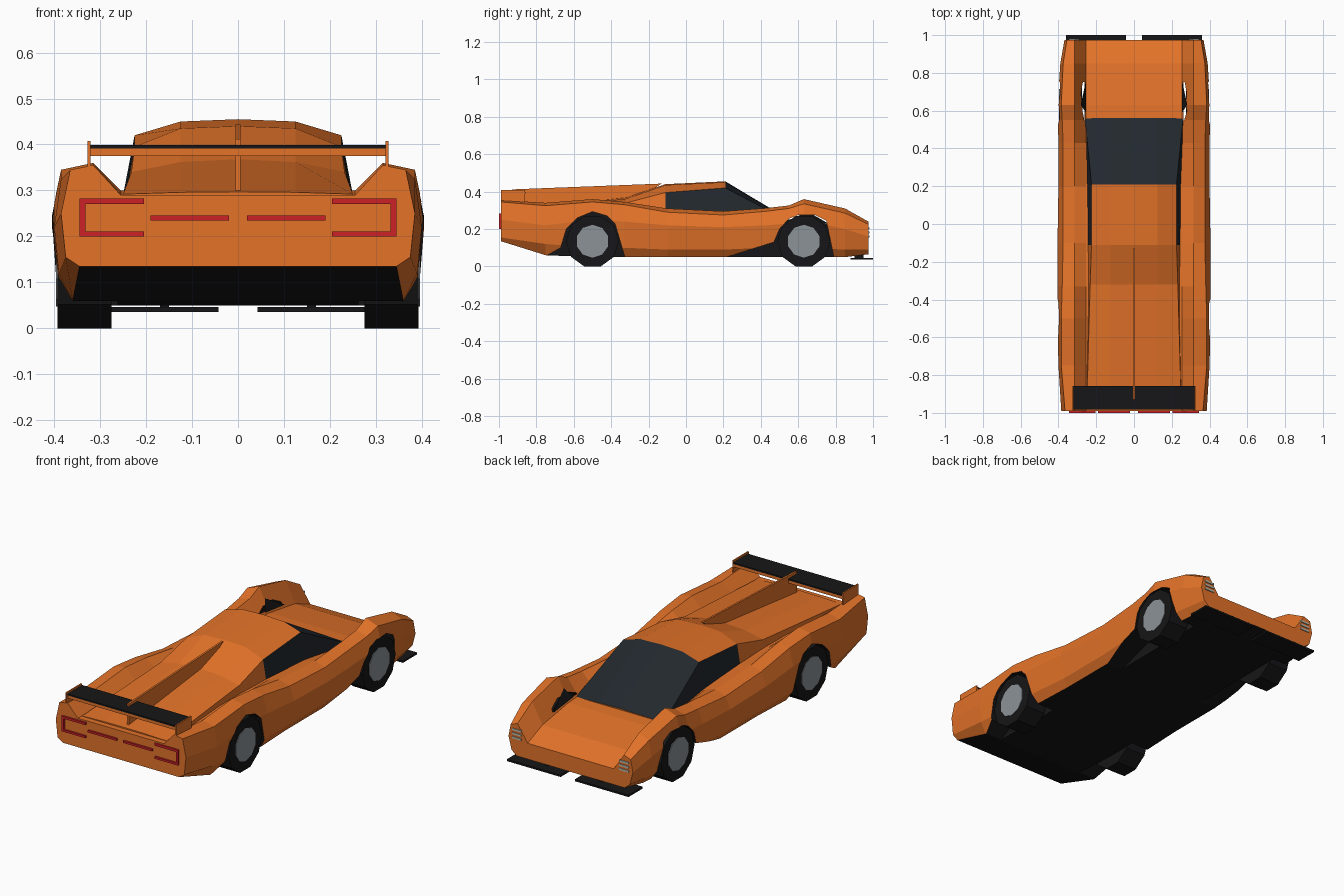
import bpy, bmesh, math

if "Cube" in bpy.data.objects:
    bpy.data.objects.remove(bpy.data.objects["Cube"])


def mat(name, *rgb):
    m = bpy.data.materials.new(name)
    m.diffuse_color = (*rgb, 1)
    m.use_nodes = True
    m.node_tree.nodes["Principled BSDF"].inputs["Base Color"].default_value = m.diffuse_color
    return m


PAINT = mat("orange_paint", .77, .17, .022)
DARK = mat("dark_trim", .008, .008, .009)
GLASS = mat("tinted_glass", .016, .021, .027)
RED = mat("tail_red", .6, .015, .02)
METAL = mat("wheel_metal", .26, .29, .31)
LAMP = mat("lamp", .5, .5, .42)


def make(name, verts, faces, mats, idx=None):
    me = bpy.data.meshes.new(name)
    me.from_pydata(verts, [], faces)
    for m in mats:
        me.materials.append(m)
    if idx:
        me.polygons.foreach_set("material_index", idx)
    bm = bmesh.new()
    bm.from_mesh(me)
    bmesh.ops.recalc_face_normals(bm, faces=bm.faces)
    bm.to_mesh(me)
    bm.free()
    ob = bpy.data.objects.new(name, me)
    bpy.context.collection.objects.link(ob)
    return ob


def loft(name, stations, mats, pick):
    """stations: (y, half section from centre bottom to centre top), mirrored in x"""
    k = len(stations[0][1])
    n = 2 * k - 2
    verts, faces, idx = [], [], []
    for y, half in stations:
        ring = half + [(-x, z) for x, z in half[-2:0:-1]]
        verts += [(x, y, z) for x, z in ring]
    for s in range(len(stations) - 1):
        for i in range(n):
            j = (i + 1) % n
            faces.append((s*n + i, s*n + j, s*n + n + j, s*n + n + i))
            idx.append(pick(s, min(i, n - 1 - i)))
    last = (len(stations) - 1) * n
    faces += [tuple(range(n)), tuple(range(last, last + n))]
    return make(name, verts, faces, mats, idx + [0, 0])


def prism(name, x0, x1, prof, mats, slot=0):
    """extrude a (y, z) profile along x"""
    n = len(prof)
    verts = [(x, y, z) for x in (x0, x1) for y, z in prof]
    faces = [(i, (i+1) % n, n + (i+1) % n, n + i) for i in range(n)]
    faces += [tuple(range(n)), tuple(range(n, 2*n))]
    return make(name, verts, faces, mats, [slot] * len(faces))


def box(name, x0, x1, y0, y1, z0, z1, m):
    return prism(name, x0, x1, [(y0, z0), (y1, z0), (y1, z1), (y0, z1)], [m])


# Body shell: y, floor z, sill x z, waist x z, fender outer x z, fender inner z, deck z
rows = [
    (-.99, .135, .375, .155, .385, .25, .365, .345, .355, .29),
    (-.75, .06, .39, .12, .40, .22, .385, .325, .34, .29),
    (-.5, .05, .395, .10, .405, .25, .385, .345, .36, .30),
    (-.33, .05, .395, .10, .405, .24, .38, .33, .345, .30),
    (-.1, .05, .385, .09, .405, .22, .375, .29, .31, .295),
    (.2, .05, .385, .09, .40, .21, .375, .275, .295, .28),
    (.43, .05, .385, .10, .40, .22, .375, .295, .312, .25),
    (.55, .05, .385, .10, .403, .23, .38, .31, .326, .24),
    (.63, .05, .39, .10, .405, .25, .385, .335, .36, .235),
    (.85, .05, .37, .09, .39, .20, .375, .285, .31, .20),
    (.975, .065, .35, .09, .368, .16, .355, .225, .24, .15),
]
sections = [(y, [(0, f), (sx - .03, f), (sx, sz), (wx, wz), (ox, oz),
                 (.315, iz), (.255, d), (0, d)])
            for y, f, sx, sz, wx, wz, ox, oz, iz, d in rows]
body = loft("body", sections, [PAINT, DARK], lambda s, i: int(i == 0))

# Wheel arches with the dark sill undercut, cut from the body
arches = {
    "rear": [(-.75, -.05), (-.75, .055), (-.67, .1), (-.64, .2), (-.58, .26), (-.5, .293),
             (-.42, .27), (-.38, .23), (-.33, .06), (-.32, -.05)],
    "front": [(.2, -.05), (.2, .045), (.47, .13), (.5, .2), (.55, .255), (.6, .275),
              (.69, .275), (.75, .245), (.77, .15), (.79, .05), (.79, -.05)],
}
for s in (1, -1):
    for key, prof in arches.items():
        cut = prism("arch_cutter", s * .262, s * .5, prof, [PAINT, DARK], 1)
        cut.hide_render = True
        mod = body.modifiers.new("arch", 'BOOLEAN')
        mod.operation, mod.solver, mod.object = 'DIFFERENCE', 'EXACT', cut
        bpy.context.view_layer.objects.active = body
        bpy.ops.object.modifier_apply(modifier=mod.name)
        bpy.data.objects.remove(cut)

# Cabin and engine deck: y, shoulder x z, roof z
cab = [(-.96, .25, .292, .296, .297), (-.32, .232, .34, .362, .368), (-.11, .225, .395, .435, .44),
       (.21, .225, .42, .45, .455), (.56, .26, .238, .243, .246)]
loft("cabin", [(y, [(0, .2), (.26, .2), (sx, sz), (.125, mz), (0, cz)])
               for y, sx, sz, mz, cz in cab], [PAINT, GLASS],
     lambda s, i: int(s == 3 or (s == 2 and i == 1)))

# Spine fin and rear wing
prism("spine_fin", -.005, .005, [(-.13, .443), (-.93, .412), (-.93, .29), (-.3, .33)], [PAINT])
box("wing", -.322, .322, -.98, -.86, .375, .391, PAINT)
box("wing_top", -.322, .322, -.982, -.858, .391, .399, DARK)

for s in (1, -1):
    side = "right" if s > 0 else "left"
    box(side + "_wing_endplate", s*.321, s*.328, -.99, -.86, .33, .408, PAINT)
    box(side + "_splitter", s*.042, s*.36, .88, 1.0, .036, .046, DARK)
    # Splitter mount under the nose
    box(side + "_splitter_mount", s*.15, s*.17, .9, .95, .044, .075, DARK)
    # Dark vent on the inner fender wall
    make(side + "_fender_vent", [(s*.254, .76, .23), (s*.282, .63, .305), (s*.254, .59, .25)],
         [(0, 1, 2)], [DARK])
    # Tail lamps: bracket and thin centre strip
    for part, x0, x1, z0, z1 in [("top", .205, .345, .27, .282), ("bottom", .205, .345, .2, .211),
                                 ("outer", .332, .345, .211, .27), ("strip", .02, .19, .235, .246)]:
        box(f"{side}_tail_lamp_{part}", s*x0, s*x1, -1.0, -.985, z0, z1, RED)
    # Headlamp slats
    for i in range(3):
        z = .155 + i * .022
        box(f"{side}_headlamp_{i}", s*.29, s*.345, .97, .98, z, z + .01, LAMP)
    # Ten-sided wheels
    for key, y in (("rear", -.5), ("front", .63)):
        for part, r, x0, x1, m in (("tyre", .142, .275, .393, DARK), ("hub", .088, .38, .396, METAL)):
            ring = [(y + r * math.sin(a), .135 + r * math.cos(a))
                    for a in (math.radians(36 * k) for k in range(10))]
            if part == "tyre":
                ring = [(y + r * math.sin(a), .135 + r * math.cos(a))
                        for a in (math.radians(36 * k + 18) for k in range(10))]
            prism(f"{key}_{side}_{part}", s*x0, s*x1, ring, [m])
